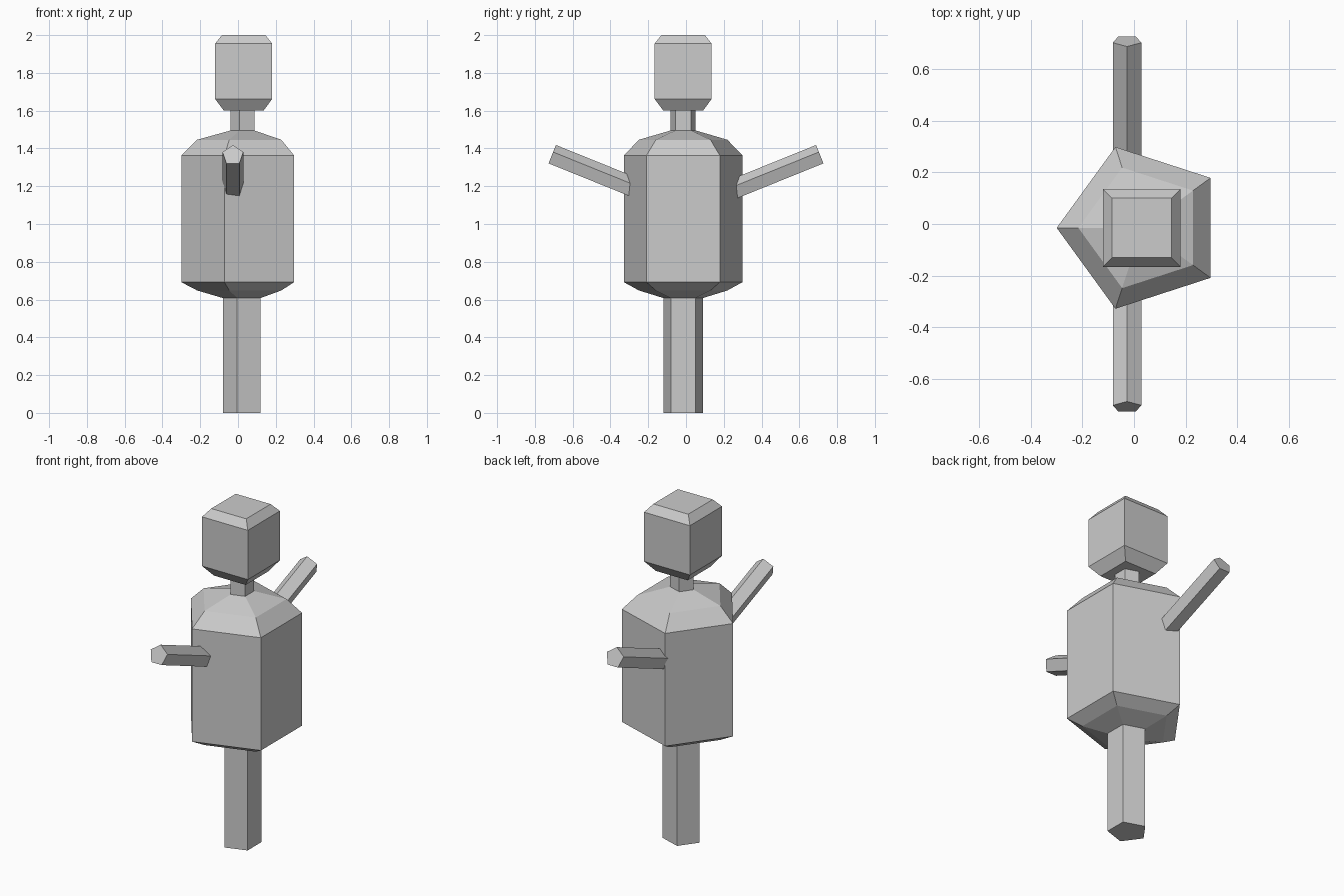
import bpy
import bmesh
from math import cos, sin, pi, radians
from mathutils import Matrix, Vector

cube = bpy.data.objects.get("Cube")
if cube:
    bpy.data.objects.remove(cube, do_unlink=True)

# One plain grey for the whole figure
grey = bpy.data.materials.new("light grey")
grey.use_nodes = True
colour = (0.6, 0.6, 0.6, 1)
grey.diffuse_color = colour
grey.node_tree.nodes["Principled BSDF"].inputs["Base Color"].default_value = colour

CX, CY = 0.03, -0.015    # axis of the body


def lathe(name, rings, sides, start, matrix):
    """Flat-sided solid from (radius, height) rings, first corner at angle start."""
    bm = bmesh.new()
    loops = []
    for radius, height in rings:
        angles = [start + 2 * pi * i / sides for i in range(sides)]
        loops.append([bm.verts.new((radius * cos(a), radius * sin(a), height))
                      for a in angles])
    for low, high in zip(loops, loops[1:]):
        for i in range(sides):
            j = (i + 1) % sides
            bm.faces.new((low[i], low[j], high[j], high[i]))
    bm.faces.new(loops[0][::-1])
    bm.faces.new(loops[-1])
    bm.transform(matrix)
    bmesh.ops.recalc_face_normals(bm, faces=bm.faces)
    mesh = bpy.data.meshes.new(name)
    bm.to_mesh(mesh)
    bm.free()
    mesh.materials.append(grey)
    obj = bpy.data.objects.new(name, mesh)
    bpy.context.collection.objects.link(obj)
    return obj


axis = Matrix.Translation((CX, CY, 0))

# Five-sided leg, torso and neck share one axis, with a corner towards -x
lathe("leg", [(0.11, 0), (0.11, 0.62)], 5, pi, axis)
lathe("torso", [(0.11, 0.608), (0.246, 0.648), (0.33, 0.692), (0.33, 1.363),
                (0.246, 1.446), (0.07, 1.495)], 5, pi, axis)
lathe("neck", [(0.07, 1.48), (0.07, 1.61)], 5, pi, axis)

# Square head with chamfered top and bottom
head = [(half * 2 ** 0.5, z) for half, z in
        [(0.105, 1.6), (0.151, 1.662), (0.151, 1.955), (0.115, 2.0)]]
lathe("head", head, 4, pi / 4, axis)

# Raised five-sided arms pointing forwards and backwards, one edge on top
tilt = radians(22)
for name, side in (("front_arm", -1), ("back_arm", 1)):
    along = Vector((0, side * cos(tilt), sin(tilt)))
    up = Vector((0, -side * sin(tilt), cos(tilt)))
    across = Vector((1, 0, 0))
    tip = Vector((-0.027, side * 0.708, 1.37))
    frame = Matrix((across, up, along)).transposed().to_4x4()
    frame.translation = tip - up * 0.006
    lathe(name, [(0.058, -0.53), (0.058, 0)], 5, pi / 2, frame)
